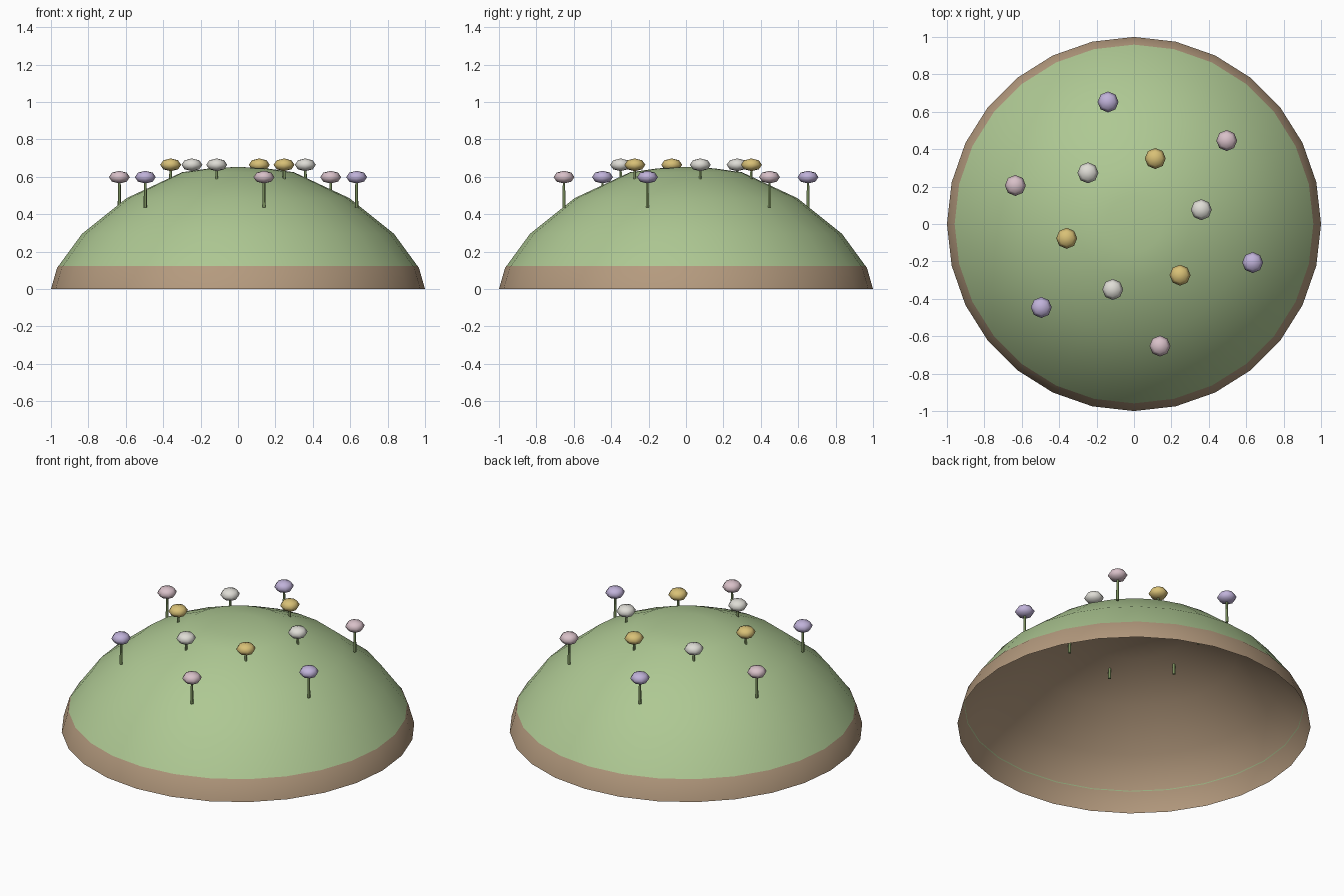
import bpy, bmesh
from math import sin, cos, radians, tau

cube = bpy.data.objects.get("Cube")
if cube:
    bpy.data.objects.remove(cube, do_unlink=True)


def material(name, rgb):
    """Flat material from 0-255 screen colour, converted to linear."""
    lin = [((c / 255 + 0.055) / 1.055) ** 2.4 for c in rgb] + [1]
    m = bpy.data.materials.new(name)
    m.use_nodes = True
    m.diffuse_color = lin
    m.node_tree.nodes["Principled BSDF"].inputs["Base Color"].default_value = lin
    return m


grass = material("grass green", (174, 200, 147))
soil = material("soil brown", (180, 154, 126))
stem_green = material("stem green", (150, 176, 115))
white = material("petal white", (222, 220, 213))
yellow = material("petal yellow", (216, 192, 118))
pink = material("petal pink", (216, 192, 200))
purple = material("petal purple", (192, 178, 217))


def lathe(name, profile, segments, mat, sharp=40):
    """Revolve (radius, height) points round z; radius 0 makes a pole."""
    bm = bmesh.new()
    rings = []
    for r, z in profile:
        count = segments if r else 1
        rings.append([bm.verts.new((r * cos(tau * i / segments), r * sin(tau * i / segments), z))
                      for i in range(count)])
    for low, high in zip(rings, rings[1:]):
        for i in range(segments):
            j = (i + 1) % segments
            corners = [low[i % len(low)], low[j % len(low)],
                       high[j % len(high)], high[i % len(high)]]
            bm.faces.new(list(dict.fromkeys(corners)))
    mesh = bpy.data.meshes.new(name)
    bm.to_mesh(mesh)
    bm.free()
    mesh.materials.append(mat)
    obj = bpy.data.objects.new(name, mesh)
    bpy.context.collection.objects.link(obj)
    bpy.ops.object.select_all(action="DESELECT")
    obj.select_set(True)
    bpy.context.view_layer.objects.active = obj
    bpy.ops.object.shade_smooth_by_angle(angle=radians(sharp))
    return obj


# Hollow soil mound with a grass shell over it
lathe("soil_mound", [(1, 0), (0.967, 0.115), (0.822, 0.28), (0.585, 0.465),
                     (0.29, 0.6), (0, 0.63)], 28, soil)
lathe("grass_cover", [(0.962, 0.12), (0.834, 0.295), (0.597, 0.485),
                      (0.3, 0.624), (0.15, 0.645), (0, 0.653)], 28, grass)


# Flower: thin stem and a flattened round head
def flower(name, radius, angle, height, petal):
    place = (radius * cos(radians(angle)), radius * sin(radians(angle)), height)
    stem = lathe(name + "_stem", [(0, -0.162), (0.009, -0.162), (0.007, 0), (0, 0)], 6, stem_green)
    d = 0.707
    head = lathe(name + "_head", [(0, -0.034), (0.056 * d, -0.034 * d), (0.056, 0),
                                  (0.056 * d, 0.034 * d), (0, 0.034)], 8, petal, 80)
    stem.location = head.location = place


# Two rings of six flowers with alternating colours
for i in range(6):
    flower(f"inner_flower_{i + 1}", 0.368, 12 + 60 * i, 0.664, (white, yellow)[i % 2])
    flower(f"outer_flower_{i + 1}", 0.667, 42 + 60 * i, 0.598, (pink, purple)[i % 2])
